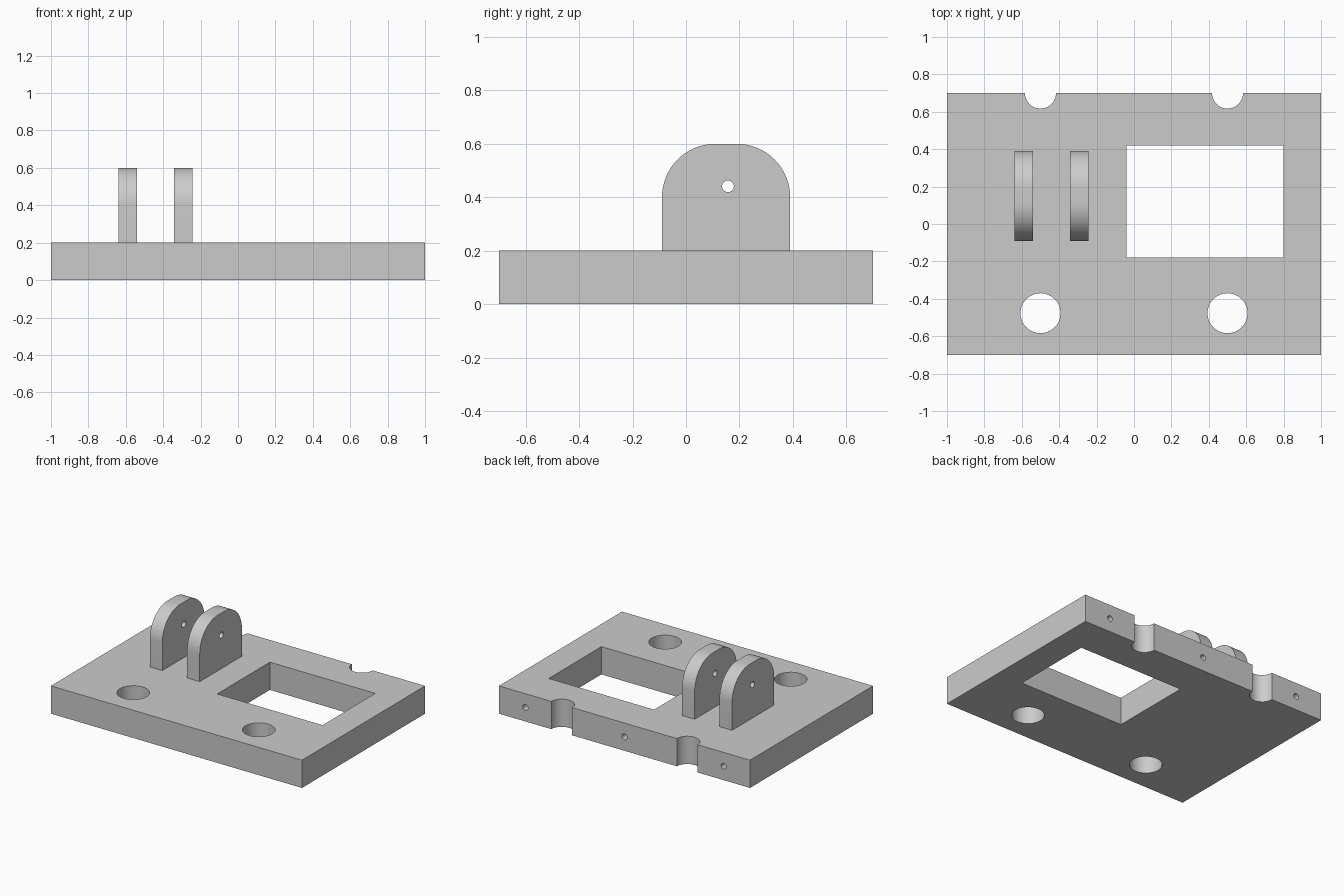
import bpy, bmesh
from math import radians, pi, sin, cos
from mathutils import Matrix, Vector

if "Cube" in bpy.data.objects:
    bpy.data.objects.remove(bpy.data.objects["Cube"], do_unlink=True)

grey = bpy.data.materials.new("plain grey")
grey.use_nodes = True
colour = (0.6, 0.6, 0.6, 1)
grey.diffuse_color = colour
grey.node_tree.nodes["Principled BSDF"].inputs["Base Color"].default_value = colour


def add_object(name, bm):
    bmesh.ops.recalc_face_normals(bm, faces=bm.faces)
    mesh = bpy.data.meshes.new(name)
    bm.to_mesh(mesh)
    bm.free()
    mesh.materials.append(grey)
    obj = bpy.data.objects.new(name, mesh)
    bpy.context.collection.objects.link(obj)
    return obj


def box(name, low, high):
    low, high = Vector(low), Vector(high)
    bm = bmesh.new()
    bmesh.ops.create_cube(bm, size=1, matrix=Matrix.Translation((low + high) / 2)
                          @ Matrix.Diagonal((high - low).to_4d()))
    return add_object(name, bm)


def rod(name, centre, radius, length, axis, sides=48):
    turn = {"x": Matrix.Rotation(pi / 2, 4, "Y"),
            "y": Matrix.Rotation(pi / 2, 4, "X"), "z": Matrix.Identity(4)}[axis]
    bm = bmesh.new()
    bmesh.ops.create_cone(bm, cap_ends=True, segments=sides, radius1=radius,
                          radius2=radius, depth=length,
                          matrix=Matrix.Translation(centre) @ turn)
    return add_object(name, bm)


def cut(target, cutters):
    bpy.context.view_layer.objects.active = target
    for cutter in cutters:
        cutter.hide_render = True
        mod = target.modifiers.new("cut", "BOOLEAN")
        mod.operation, mod.solver, mod.object = "DIFFERENCE", "EXACT", cutter
        bpy.ops.object.modifier_apply(modifier=mod.name)
        bpy.data.objects.remove(cutter, do_unlink=True)


def smooth(obj):
    bpy.ops.object.select_all(action="DESELECT")
    obj.select_set(True)
    bpy.context.view_layer.objects.active = obj
    bpy.ops.object.shade_smooth_by_angle(angle=radians(30))


# Base plate with window, bolt holes, edge notches and blind screw holes
HALF_DEPTH, THICK = 0.7, 0.2
plate = box("base_plate", (-1, -HALF_DEPTH, 0), (1, HALF_DEPTH, THICK))
cutters = [box("window_cutter", (-0.04, -0.18, -0.1), (0.8, 0.42, 0.3))]
for x in (-0.5, 0.5):
    cutters.append(rod("bolt_cutter", (x, -0.477, 0.1), 0.107, 0.5, "z"))
    cutters.append(rod("notch_cutter", (x, HALF_DEPTH, 0.1), 0.083, 0.5, "z"))
for x in (-0.79, 0, 0.79):
    cutters.append(rod("screw_cutter", (x, HALF_DEPTH, 0.1), 0.021, 0.4, "y", 24))
cut(plate, cutters)
smooth(plate)


# Two upright lugs with rounded shoulders and a pin hole
def lug(name, x_low, width=0.1, y_low=-0.09, y_high=0.39, top=0.6, r=0.2):
    outline = [(y_low, THICK), (y_high, THICK)]
    for centre, start in ((y_high - r, 0), (y_low + r, pi / 2)):
        for i in range(17):
            a = start + i * pi / 32
            outline.append((centre + r * cos(a), top - r + r * sin(a)))
    bm = bmesh.new()
    face = bm.faces.new([bm.verts.new((x_low, y, z)) for y, z in outline])
    side = bmesh.ops.extrude_face_region(bm, geom=[face])["geom"]
    bmesh.ops.translate(bm, vec=(width, 0, 0),
                        verts=[v for v in side if isinstance(v, bmesh.types.BMVert)])
    obj = add_object(name, bm)
    cut(obj, [rod("pin_cutter", (x_low, 0.157, 0.441), 0.022, 0.5, "x", 24)])
    smooth(obj)


lug("outer_lug", -0.64)
lug("inner_lug", -0.342)
